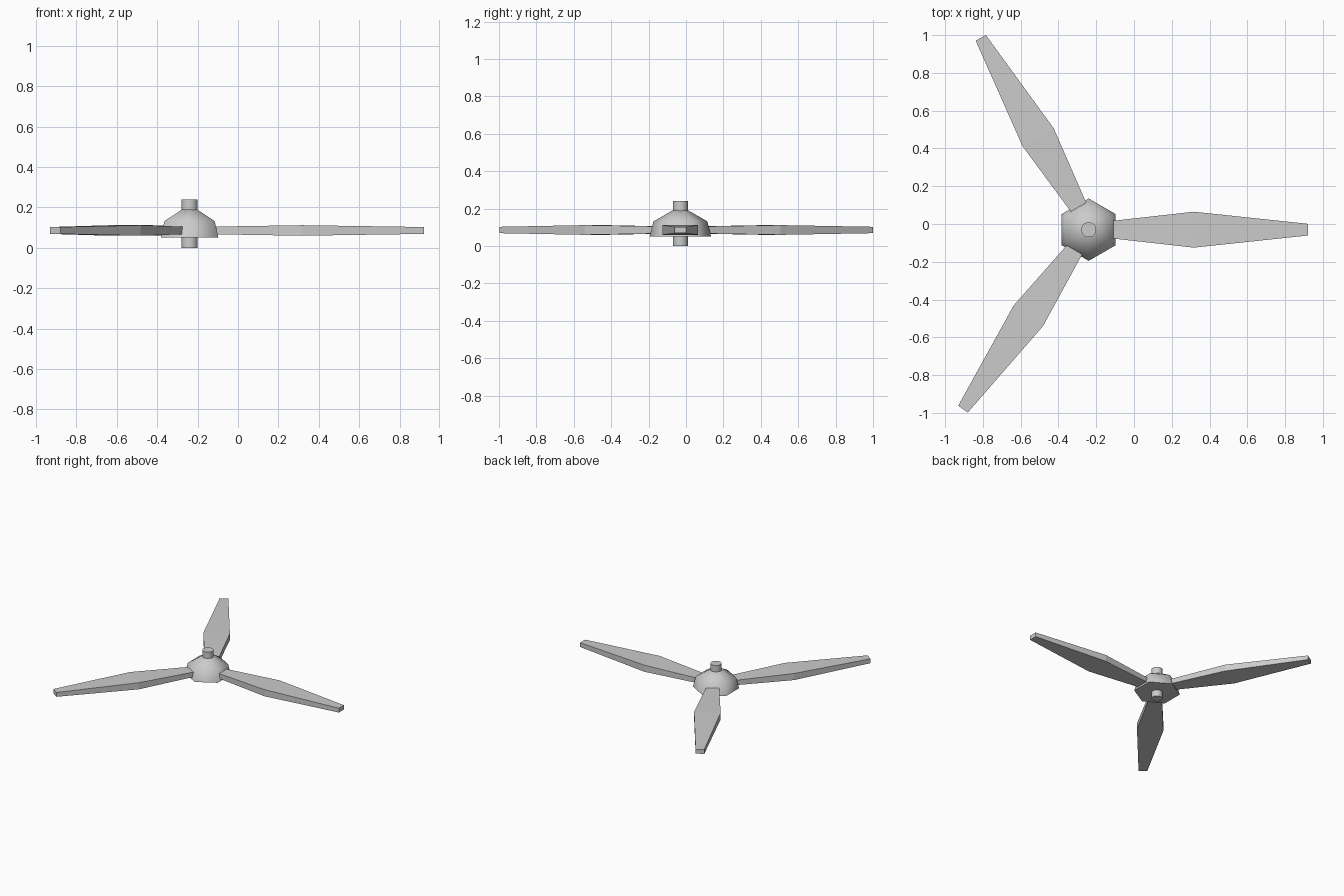
import bpy, bmesh
from math import sin, cos, pi, radians

if "Cube" in bpy.data.objects:
    bpy.data.objects.remove(bpy.data.objects["Cube"])

CENTRE = (-0.24, -0.03)


def finish(name, bm, smooth=None):
    bmesh.ops.recalc_face_normals(bm, faces=bm.faces)
    mesh = bpy.data.meshes.new(name)
    bm.to_mesh(mesh)
    bm.free()
    obj = bpy.data.objects.new(name, mesh)
    bpy.context.collection.objects.link(obj)
    obj.location = (*CENTRE, 0)
    if smooth:
        bpy.ops.object.select_all(action='DESELECT')
        obj.select_set(True)
        bpy.context.view_layer.objects.active = obj
        bpy.ops.object.shade_smooth_by_angle(angle=radians(smooth))
    return obj


def loft(bm, rings):
    """Join equal-length rings of points and cap both ends."""
    loops = [[bm.verts.new(p) for p in ring] for ring in rings]
    for a, b in zip(loops, loops[1:]):
        for i in range(len(a)):
            j = (i + 1) % len(a)
            bm.faces.new((a[i], a[j], b[j], b[i]))
    bm.faces.new(loops[0][::-1])
    bm.faces.new(loops[-1])


def turned(name, profile, sides, smooth):
    bm = bmesh.new()
    loft(bm, [[(r * cos(pi / 2 + 2 * pi * k / sides),
                r * sin(pi / 2 + 2 * pi * k / sides), z)
               for k in range(sides)] for r, z in profile])
    return finish(name, bm, smooth)


def blade(name, angle, length, offset=0.0):
    # sections: distance from hub, half width, half thickness
    sections = [(0.12, 0.046, 0.019), (0.557, 0.095, 0.026), (length, 0.031, 0.017)]
    bm = bmesh.new()
    loft(bm, [[(d, offset + w * sy, 0.086 + t * sz)
               for sy, sz in ((-1, -1), (1, -1), (1, 1), (-1, 1))]
              for d, w, t in sections])
    obj = finish(name, bm)
    obj.rotation_euler.z = radians(angle)
    return obj


# Six-sided domed hub
turned("hub", [(0.165, 0.05), (0.144, 0.132), (0.043, 0.19)], 6, 62)

# Round shaft through the hub
turned("shaft", [(0.04, 0.0), (0.04, 0.24)], 24, 40)

# Three tapered blades
blade("blade_right", 0, 1.16)
blade("blade_back", 120, 1.165, -0.013)
blade("blade_front", 235, 1.16)
